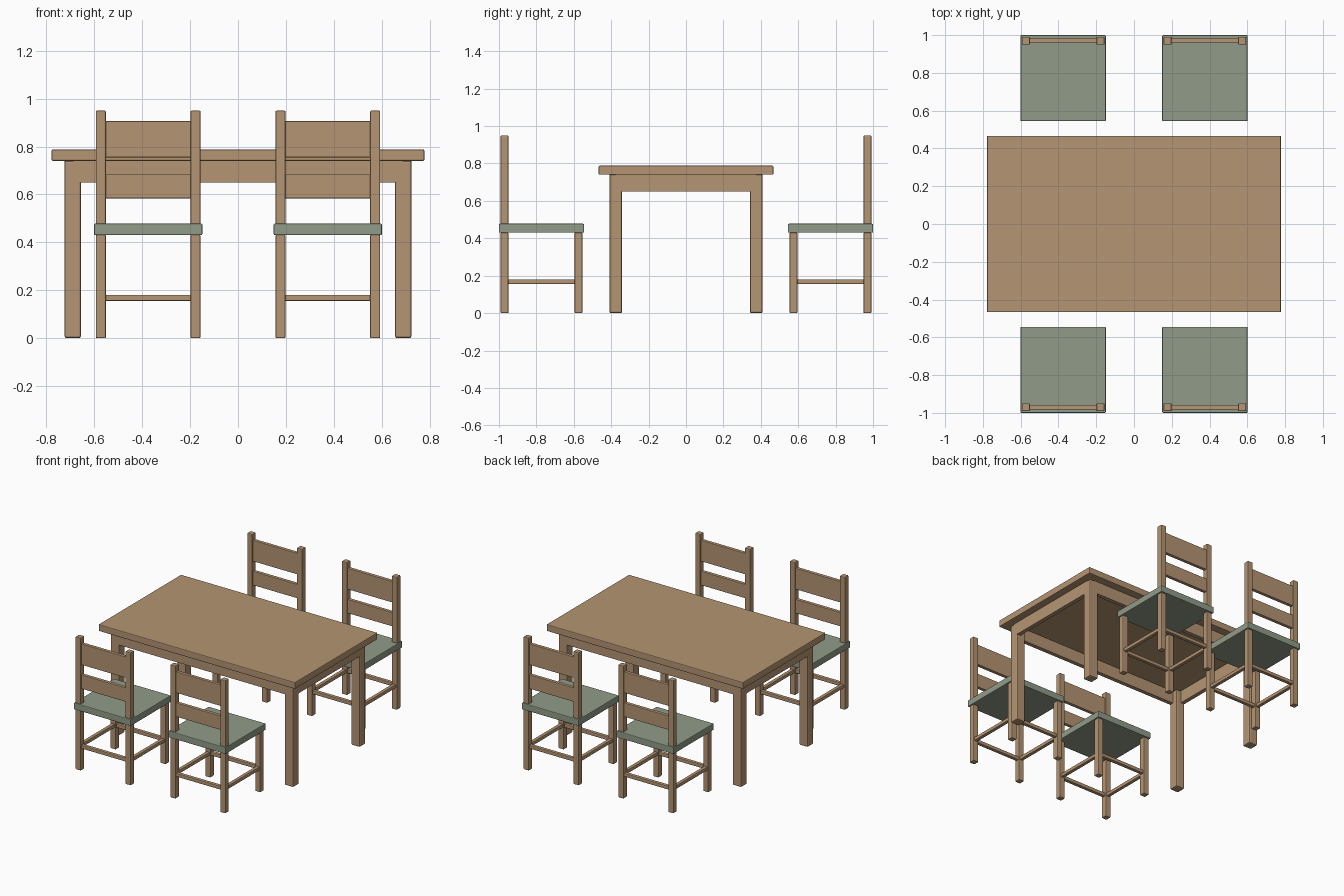
import bpy
import bmesh
from mathutils import Matrix, Vector

cube = bpy.data.objects.get("Cube")
if cube:
    bpy.data.objects.remove(cube, do_unlink=True)


def make_material(name, colour):
    mat = bpy.data.materials.new(name)
    mat.use_nodes = True
    mat.diffuse_color = colour
    mat.node_tree.nodes["Principled BSDF"].inputs["Base Color"].default_value = colour
    return mat


WOOD = make_material("warm wood", (0.46, 0.30, 0.17, 1))
FABRIC = make_material("sage green", (0.28, 0.33, 0.25, 1))


def box(name, centre, size, mat=WOOD, bevel=0.005):
    """Softly bevelled box given by its centre and full size."""
    bm = bmesh.new()
    bmesh.ops.create_cube(bm, size=1, matrix=Matrix.Diagonal((*size, 1)))
    mesh = bpy.data.meshes.new(name)
    bm.to_mesh(mesh)
    bm.free()
    mesh.materials.append(mat)
    obj = bpy.data.objects.new(name, mesh)
    obj.location = Vector(centre)
    bpy.context.collection.objects.link(obj)
    mod = obj.modifiers.new("soft edges", 'BEVEL')
    mod.width = bevel
    mod.segments = 2
    return obj


def span(low, high):
    """Centre and length of an interval."""
    return (low + high) / 2, high - low


SIDES = ((-1, "right"), (1, "left"))
ENDS = ((-1, "front"), (1, "back"))

# Table
LEG_X, LEG_Y, LEG_W = 0.69, 0.376, 0.068
APRON = 0.03
top_z, top_h = span(0.74, 0.788)
box("table_top", (0, 0, top_z), (1.556, 0.934, top_h))
apron_z, apron_h = span(0.65, 0.741)
apron_inset = (LEG_W - APRON) / 2
for sx, side in SIDES:
    for sy, end in ENDS:
        box(f"table_leg_{end}_{side}", (sx * LEG_X, sy * LEG_Y, 0.37),
            (LEG_W, LEG_W, 0.74), bevel=0.008)
    box(f"table_apron_{side}", (sx * (LEG_X + apron_inset), 0, apron_z),
        (APRON, 2 * LEG_Y, apron_h), bevel=0.001)
for sy, end in ENDS:
    box(f"table_apron_{end}", (0, sy * (LEG_Y + apron_inset), apron_z),
        (2 * LEG_X, APRON, apron_h), bevel=0.001)


# Chairs
def chair(cx, cy, out, label):
    """Chair whose backrest is on the side given by out."""
    off, leg = 0.1975, 0.042
    gap = 2 * off - leg / 2
    seat_z, seat_h = span(0.43, 0.478)
    box(f"seat_{label}", (cx, cy, seat_z), (0.452, 0.455, seat_h), FABRIC)
    back_y, knee_y = cy + out * off, cy - out * off
    post_z, post_h = span(0.47, 0.95)
    for sx, side in SIDES:
        x = cx + sx * off
        box(f"rear_leg_{side}_{label}", (x, back_y, 0.2155), (leg, leg, 0.431))
        box(f"fore_leg_{side}_{label}", (x, knee_y, 0.2155), (leg, leg, 0.431))
        box(f"back_post_{side}_{label}", (x, back_y, post_z), (leg, leg, post_h))
        box(f"side_stretcher_{side}_{label}", (x, cy, 0.168), (0.026, gap, 0.026))
    for y, place in ((back_y, "rear"), (knee_y, "fore")):
        box(f"{place}_stretcher_{label}", (cx, y, 0.168), (gap, 0.026, 0.026))
    for place, low, high in (("upper", 0.755, 0.906), ("lower", 0.584, 0.684)):
        z, height = span(low, high)
        box(f"{place}_slat_{label}", (cx, back_y, z), (gap, 0.025, height), bevel=0.003)


for sx, side in SIDES:
    for sy, end in ENDS:
        chair(sx * 0.375, sy * 0.7725, sy, f"{end}_{side}_chair")
